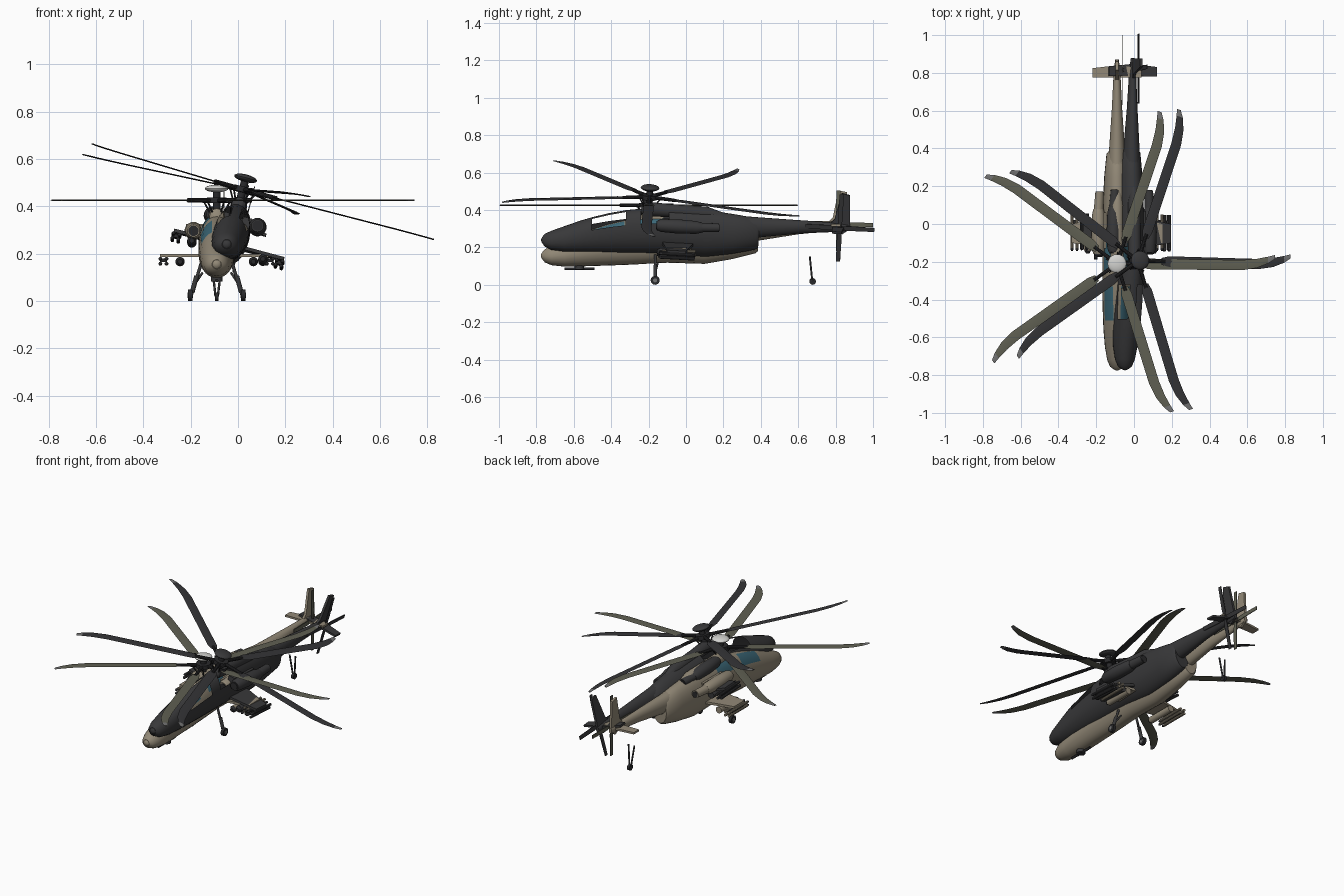
import bpy, bmesh, math
from mathutils import Matrix, Vector

if "Cube" in bpy.data.objects:
    bpy.data.objects.remove(bpy.data.objects["Cube"])

def mat(name, c):
    m = bpy.data.materials.new(name)
    m.diffuse_color = (*c, 1)
    m.use_nodes = True
    m.node_tree.nodes["Principled BSDF"].inputs["Base Color"].default_value = m.diffuse_color
    return m

TAN = mat("tan_paint", (0.29, 0.25, 0.185))
DARK = mat("charcoal_paint", (0.04, 0.04, 0.042))
OLIVE = mat("olive_blade", (0.115, 0.115, 0.085))
BLADE = mat("dark_blade", (0.035, 0.035, 0.038))
TEAL = mat("teal_glass", (0.045, 0.14, 0.19))
WHITE = mat("white_cap", (0.65, 0.65, 0.63))
GREY = mat("grey_tip", (0.17, 0.17, 0.17))
BLACK = mat("black_metal", (0.022, 0.022, 0.024))

M = Matrix()      # placement of the airframe being built
PREFIX = ""

def finish(bm, name, *mats):
    bmesh.ops.recalc_face_normals(bm, faces=bm.faces)
    bm.transform(M)
    me = bpy.data.meshes.new(PREFIX + name)
    bm.to_mesh(me)
    bm.free()
    for m in mats:
        me.materials.append(m)
    ob = bpy.data.objects.new(PREFIX + name, me)
    bpy.context.collection.objects.link(ob)
    return ob

def skin(bm, rings, cap=True):
    vs = [[bm.verts.new(p) for p in r] for r in rings]
    n = len(vs[0])
    grid = []
    for a, b in zip(vs, vs[1:]):
        grid.append([bm.faces.new((a[i], a[(i + 1) % n], b[(i + 1) % n], b[i])) for i in range(n)])
    if cap:
        bm.faces.new(vs[0])
        bm.faces.new(vs[-1])
    return grid

def oval(y, zb, zt, hw, mid=0.45, n=24):
    """Egg section, widest at a fraction mid of its height."""
    zc = zb + (zt - zb) * mid
    out = []
    for i in range(n):
        a = 2 * math.pi * i / n
        s = math.sin(a)
        out.append((hw * math.cos(a), y, zc + s * ((zt - zc) if s > 0 else (zc - zb))))
    return out

def loft(name, stations, m, mid=0.5, cx=0):
    bm = bmesh.new()
    skin(bm, [[(x + cx, y, z) for x, y, z in oval(*s, mid=mid)] for s in stations])
    return finish(bm, name, m)

def tube(name, a, b, r1, m, r2=None, n=14):
    a, b = Vector(a), Vector(b)
    d = b - a
    bm = bmesh.new()
    T = Matrix.Translation((a + b) / 2) @ d.to_track_quat('Z', 'Y').to_matrix().to_4x4()
    bmesh.ops.create_cone(bm, cap_ends=True, segments=n, radius1=r1,
                          radius2=r1 if r2 is None else r2, depth=d.length, matrix=T)
    return finish(bm, name, m)

def ball(name, c, s, m):
    bm = bmesh.new()
    bmesh.ops.create_uvsphere(bm, u_segments=20, v_segments=10, radius=1,
                              matrix=Matrix.Translation(c) @ Matrix.Diagonal((*s, 1)))
    return finish(bm, name, m)

def prism(name, pts, off, m):
    """Flat outline extruded by a vector."""
    bm = bmesh.new()
    o = Vector(off) / 2
    skin(bm, [[Vector(p) - o for p in pts], [Vector(p) + o for p in pts]])
    return finish(bm, name, m)

def fuselage(paint, glazed):
    st = [(-.768, .135, .175, .02), (-.755, .12, .19, .037), (-.72, .105, .208, .052),
          (-.65, .097, .238, .064), (-.57, .098, .272, .071), (-.51, .1, .294, .074),
          (-.42, .103, .322, .077), (-.33, .106, .344, .078), (-.25, .11, .357, .078),
          (-.17, .115, .366, .078), (-.1, .118, .37, .078), (.1, .112, .37, .075),
          (.25, .138, .355, .068), (.37, .168, .34, .056), (.385, .18, .33, .045)]
    bm = bmesh.new()
    grid = skin(bm, [oval(*s) for s in st])
    # front and rear cockpit windows on both sides
    panes = [grid[r][i] for r in (5, 6, 8, 9) for i in (2, 3, 4, 7, 8, 9)]
    if glazed:
        for f in panes:
            f.material_index = 1
    else:
        bmesh.ops.delete(bm, geom=panes, context='FACES')
    finish(bm, "fuselage", paint, TEAL)
    loft("tail_boom", [(.15, .2, .35, .05), (.38, .235, .345, .043), (.6, .27, .342, .028),
                       (.8, .29, .34, .018), (.87, .3, .335, .01)], paint)

def rotor(blade_mat, cap_mat, hub=(0, -.21, .425)):
    hub = Vector(hub)
    # radius, sweep of centreline, half chord
    prof = [(.13, 0, .018), (.17, 0, .028), (.66, -.002, .027), (.74, .008, .024),
            (.80, .026, .018), (.835, .042, .011)]
    for k in range(5):
        R = Matrix.Translation(hub) @ Matrix.Rotation(math.radians(72 * k - .5), 4, 'Z')
        bm = bmesh.new()
        t = .003
        grid = skin(bm, [[R @ Vector(p) for p in ((r, s - c, 0), (r, s, -t), (r, s + c, 0), (r, s, t))]
                         for r, s, c in prof])
        for f in grid[-1]:
            f.material_index = 1
        finish(bm, f"rotor_blade_{k}", blade_mat, GREY)
        tube(f"blade_root_{k}", R @ Vector((.02, 0, 0)), R @ Vector((.15, 0, 0)), .011, BLACK, .009, 10)
        tube(f"pitch_link_{k}", R @ Vector((.06, .015, 0)), R @ Vector((.03, .01, -.05)), .004, BLACK, n=6)
    tube("rotor_mast", hub - Vector((0, 0, .09)), hub + Vector((0, 0, .045)), .017, BLACK)
    tube("hub_plate", hub - Vector((0, 0, .012)), hub + Vector((0, 0, .012)), .042, BLACK)
    ball("hub_cap", hub + Vector((0, 0, .05)), (.05, .05, .016), cap_mat)

def tail(paint, blade_mat):
    prism("tail_fin", [(0, .75, .325), (0, .785, .36), (0, .815, .505), (0, .86, .495),
                       (0, .87, .31), (0, .83, .28)], (.014, 0, 0), paint)
    prism("stabilizer", [(-.13, .775, .318), (.13, .775, .318), (.13, .825, .318),
                         (0, .84, .318), (-.13, .825, .318)], (0, 0, .012), paint)
    tube("tail_rotor_shaft", (0, .815, .32), (.036, .815, .32), .012, BLACK)
    for k in range(4):
        T = Matrix.Translation((.031, .815, .32)) @ Matrix.Rotation(math.pi / 2 * k, 4, 'X')
        prism(f"tail_rotor_blade_{k}", [T @ Vector(p) for p in ((0, 0, -.007), (0, .05, -.013),
              (0, .185, -.011), (0, .185, .011), (0, .05, .013), (0, 0, .007))], (.004, 0, 0), blade_mat)

def airframe(paint, blade_mat, cap_mat, glazed):
    fuselage(paint, glazed)
    # rotor tower and engine fairing
    loft("rotor_tower", [(-.25, .335, .362, .015), (-.235, .32, .39, .03), (-.18, .32, .395, .035),
                         (-.1, .32, .39, .035), (.1, .31, .388, .035), (.19, .31, .36, .02)], paint)
    rotor(blade_mat, cap_mat)
    tail(paint, blade_mat)
    for s, side in ((-1, "left"), (1, "right")):
        # engine nacelles
        loft(f"{side}_engine", [(-.16, .27, .322, .026), (-.14, .262, .33, .034), (-.05, .258, .334, .038),
                                (.05, .262, .33, .034), (.08, .27, .322, .027)], paint, cx=s * .098)
        tube(f"{side}_intake", (s * .098, -.166, .296), (s * .098, -.155, .296), .022, BLACK)
        tube(f"{side}_exhaust", (s * .098, .07, .297), (s * .092, .17, .3), .026, paint, .023)
        tube(f"{side}_exhaust_mouth", (s * .092, .168, .3), (s * .092, .173, .3), .018, BLACK)
        prism(f"{side}_engine_pylon", [(s * .07, -.13, .295), (s * .07, .06, .295),
                                       (s * .03, .06, .295), (s * .03, -.13, .295)], (0, 0, .05), paint)
        # stub wing with pod and missile rack
        prism(f"{side}_stub_wing", [(s * .06, -.13, .192), (s * .24, -.1, .192),
                                    (s * .24, .0, .192), (s * .06, .04, .192)], (0, 0, .014), paint)
        prism(f"{side}_inner_pylon", [(s * .155, -.09, .18), (s * .155, .01, .18)] +
              [(s * .155, .01, .192), (s * .155, -.09, .192)], (.01, 0, 0), paint)
        tube(f"{side}_rocket_pod", (s * .155, -.14, .166), (s * .155, .03, .166), .02, paint)
        tube(f"{side}_pod_nose", (s * .155, -.155, .166), (s * .155, -.14, .166), .01, BLACK, .019)
        prism(f"{side}_missile_rack", [(s * .225, -.1, .18), (s * .225, .02, .18),
                                       (s * .225, .02, .164), (s * .225, -.1, .164)], (.028, 0, 0), BLACK)
        for i, (dx, z) in enumerate(((-.013, .178), (.013, .178), (-.013, .157), (.013, .157))):
            x = s * .225 + dx
            tube(f"{side}_missile_{i}", (x, -.13, z), (x, .05, z), .008, paint, n=10)
            ball(f"{side}_missile_nose_{i}", (x, -.13, z), (.008, .014, .008), BLACK)
    # nose sensor
    ball("nose_sensor", (0, -.752, .155), (.025, .024, .025), paint)

def gear():
    for s, side in ((-1, "left"), (1, "right")):
        tube(f"{side}_main_leg", (s * .065, -.165, .16), (s * .108, -.165, .022), .007, DARK)
        tube(f"{side}_leg_brace", (s * .06, -.15, .12), (s * .1, -.165, .06), .005, DARK)
        tube(f"{side}_shock_strut", (s * .085, -.165, .105), (s * .104, -.165, .035), .01, DARK)
        tube(f"{side}_main_wheel", (s * .112 - .009, -.165, .024), (s * .112 + .009, -.165, .024), .024, BLACK, n=20)
        tube(f"{side}_wheel_hub", (s * .112 - .011, -.165, .024), (s * .112 + .011, -.165, .024), .011, GREY)
        tube(f"{side}_tail_leg", (s * .02, .662, .15), (s * .005, .675, .02), .005, DARK)
    tube("tail_wheel", (-.008, .677, .018), (.008, .677, .018), .018, BLACK, n=18)
    # belly gun
    tube("gun_mount", (0, -.57, .105), (0, -.57, .082), .025, DARK)
    tube("gun_barrel", (0, -.65, .086), (0, -.49, .086), .007, BLACK)

# Level tan airframe, which carries the landing gear
PREFIX = "tan_"
M = Matrix.Translation((-.09, 0, 0))
airframe(TAN, OLIVE, WHITE, True)
gear()

# Banked charcoal airframe with open cockpit windows
PREFIX = "dark_"
M = (Matrix.Translation((.02, -.195, .47)) @ Matrix.Rotation(math.radians(-3.2), 4, 'X')
     @ Matrix.Rotation(math.radians(14.5), 4, 'Y') @ Matrix.Translation((0, .21, -.425)))
airframe(DARK, BLADE, DARK, False)

# Smooth shading with crisp edges
for ob in bpy.context.collection.objects:
    ob.select_set(True)
    bpy.context.view_layer.objects.active = ob
bpy.ops.object.shade_smooth_by_angle(angle=math.radians(35))
